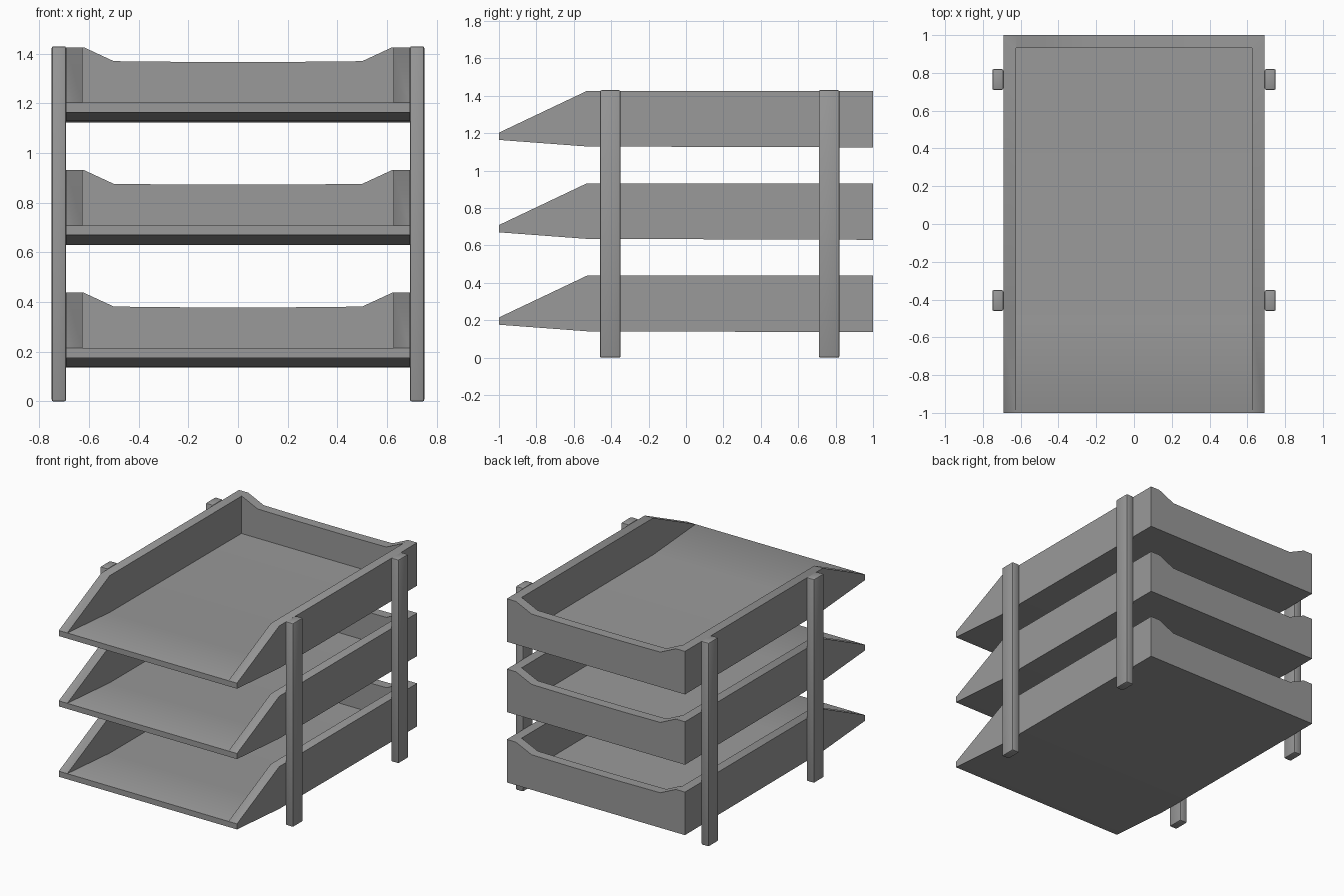
import bpy, bmesh
from math import radians
from mathutils import Vector

if "Cube" in bpy.data.objects:
    bpy.data.objects.remove(bpy.data.objects["Cube"])

grey = bpy.data.materials.new("dark_grey")
grey.diffuse_color = (0.32, 0.32, 0.32, 1)
grey.use_nodes = True
grey.node_tree.nodes["Principled BSDF"].inputs["Base Color"].default_value = grey.diffuse_color


def prism(name, profile, axis, a, b):
    """Extrude a closed 2D profile along x (profile = y,z) or y (profile = x,z)."""
    bm = bmesh.new()
    place = (lambda p: (a, p[0], p[1])) if axis == 'x' else (lambda p: (p[0], a, p[1]))
    face = bm.faces.new([bm.verts.new(place(p)) for p in profile])
    ext = bmesh.ops.extrude_face_region(bm, geom=[face])
    step = Vector((b - a, 0, 0)) if axis == 'x' else Vector((0, b - a, 0))
    bmesh.ops.translate(bm, vec=step,
                        verts=[v for v in ext['geom'] if isinstance(v, bmesh.types.BMVert)])
    bmesh.ops.recalc_face_normals(bm, faces=bm.faces)
    mesh = bpy.data.meshes.new(name)
    bm.to_mesh(mesh)
    bm.free()
    mesh.materials.append(grey)
    obj = bpy.data.objects.new(name, mesh)
    bpy.context.collection.objects.link(obj)
    return obj


def activate(obj):
    bpy.ops.object.select_all(action='DESELECT')
    obj.select_set(True)
    bpy.context.view_layer.objects.active = obj


def cut(obj, cutter):
    mod = obj.modifiers.new("cut", 'BOOLEAN')
    mod.operation = 'DIFFERENCE'
    mod.solver = 'EXACT'
    mod.object = cutter
    cutter.hide_render = True
    activate(obj)
    bpy.ops.object.modifier_apply(modifier=mod.name)
    bpy.data.objects.remove(cutter)


# Paper tray: solid side profile, hollowed, with a lowered back edge
tray = prism("tray_1", [(-1, 0.176), (-0.53, 0.141), (1, 0.136), (1, 0.438),
                        (-0.53, 0.438), (-1, 0.215)], 'x', -0.692, 0.692)
cut(tray, prism("hollow_cutter", [(-1.1, 0.2225), (-0.53, 0.18), (0.932, 0.176),
                                  (0.932, 0.6), (-1.1, 0.6)], 'x', -0.626, 0.626))
cut(tray, prism("back_cutter", [(-0.742, 0.494), (-0.5, 0.382), (-0.2, 0.379), (0.2, 0.379),
                                (0.5, 0.382), (0.742, 0.494), (0.742, 0.6), (-0.742, 0.6)],
                'y', 0.9, 1.1))
activate(tray)
bpy.ops.object.shade_smooth_by_angle(angle=radians(30))

# Upper trays share the same mesh
for i in (1, 2):
    copy = bpy.data.objects.new(f"tray_{i + 1}", tray.data)
    copy.location.z = 0.494 * i
    bpy.context.collection.objects.link(copy)

# Four upright posts with softened edges
for side, sx in (("left", -1), ("right", 1)):
    for end, y in (("front", -0.405), ("back", 0.765)):
        bpy.ops.mesh.primitive_cube_add(size=1, location=(sx * 0.721, y, 0.715))
        post = bpy.context.object
        post.name = f"{end}_{side}_post"
        post.scale = (0.058, 0.11, 1.43)
        bpy.ops.object.transform_apply(location=False, rotation=False, scale=True)
        post.data.materials.append(grey)
        bevel = post.modifiers.new("soft_edges", 'BEVEL')
        bevel.width = 0.008
        bevel.segments = 2
        bpy.ops.object.modifier_apply(modifier=bevel.name)
        bpy.ops.object.shade_smooth_by_angle(angle=radians(30))
